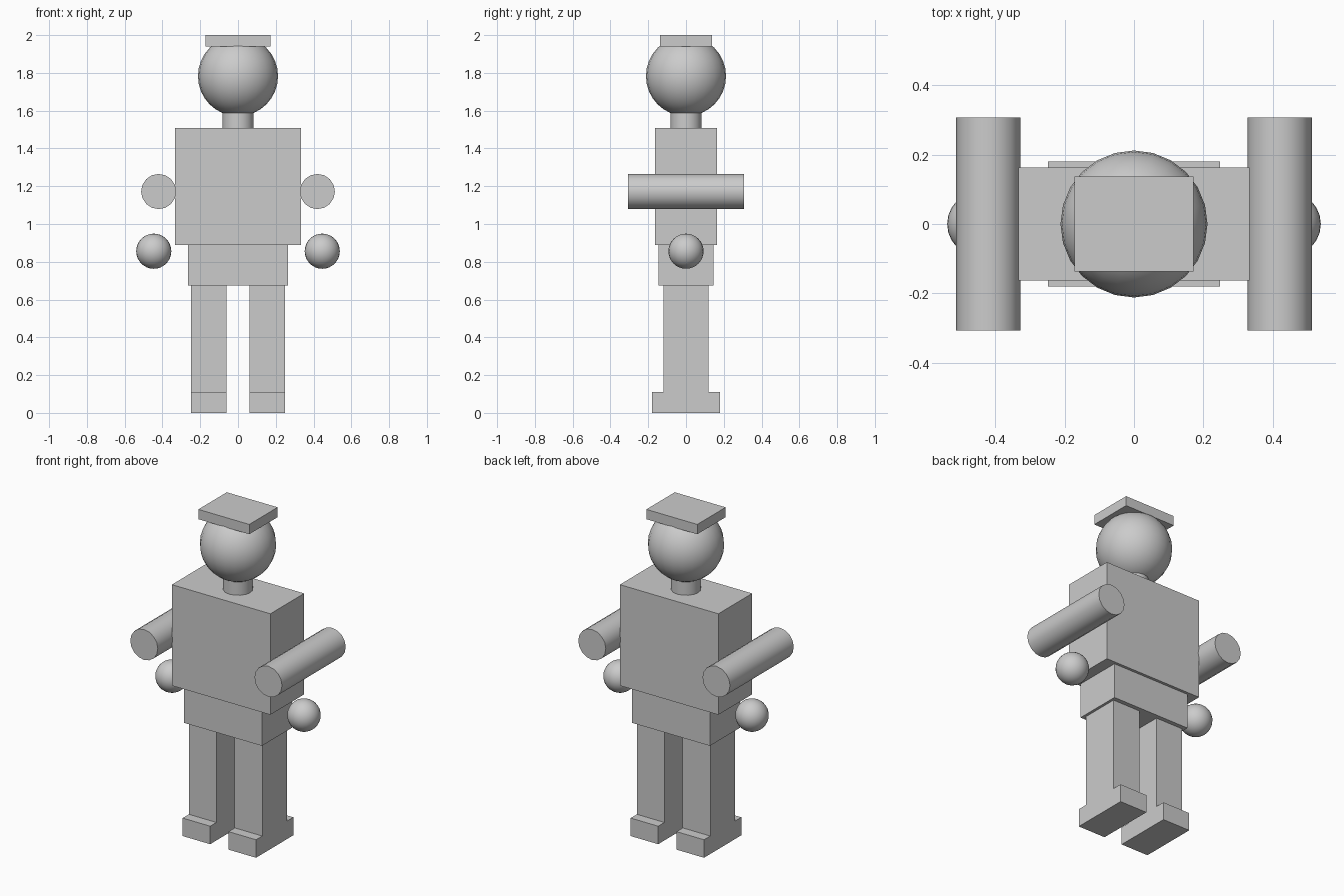
import bpy
from math import pi

if "Cube" in bpy.data.objects:
    bpy.data.objects.remove(bpy.data.objects["Cube"])


def box(name, x, y, z0, z1, cx=0):
    """Box with half sizes x and y, spanning z0..z1."""
    bpy.ops.mesh.primitive_cube_add(size=1, location=(cx, 0, (z0 + z1) / 2))
    ob = bpy.context.object
    ob.name = name
    ob.scale = (2 * x, 2 * y, z1 - z0)
    bpy.ops.object.transform_apply(location=False, rotation=False, scale=True)


def ball(name, r, loc, segments, rings):
    bpy.ops.mesh.primitive_uv_sphere_add(segments=segments, ring_count=rings,
                                         radius=r, location=loc)
    bpy.context.object.name = name
    bpy.ops.object.shade_smooth_by_angle()


def rod(name, r, length, loc, sides, rot=(0, 0, 0)):
    bpy.ops.mesh.primitive_cylinder_add(vertices=sides, radius=r, depth=length,
                                        location=loc, rotation=rot)
    bpy.context.object.name = name
    bpy.ops.object.shade_smooth_by_angle()


# Head, flat hat and neck
box("hat", 0.172, 0.137, 1.94, 2.0)
ball("head", 0.212, (0, 0, 1.783), 24, 16)
rod("neck", 0.083, 0.09, (0, 0, 1.55), 16)

# Body
box("torso", 0.333, 0.163, 0.89, 1.507)
box("hips", 0.264, 0.146, 0.675, 0.89)

# Limbs on both sides
for side, s in (("left", -1), ("right", 1)):
    rod(side + "_arm", 0.093, 0.615, (s * 0.42, 0, 1.172), 16, (pi / 2, 0, 0))
    ball(side + "_hand", 0.093, (s * 0.446, 0, 0.856), 24, 16)
    box(side + "_leg", 0.093, 0.12, 0.11, 0.675, s * 0.155)
    box(side + "_foot", 0.093, 0.18, 0.0, 0.11, s * 0.155)
